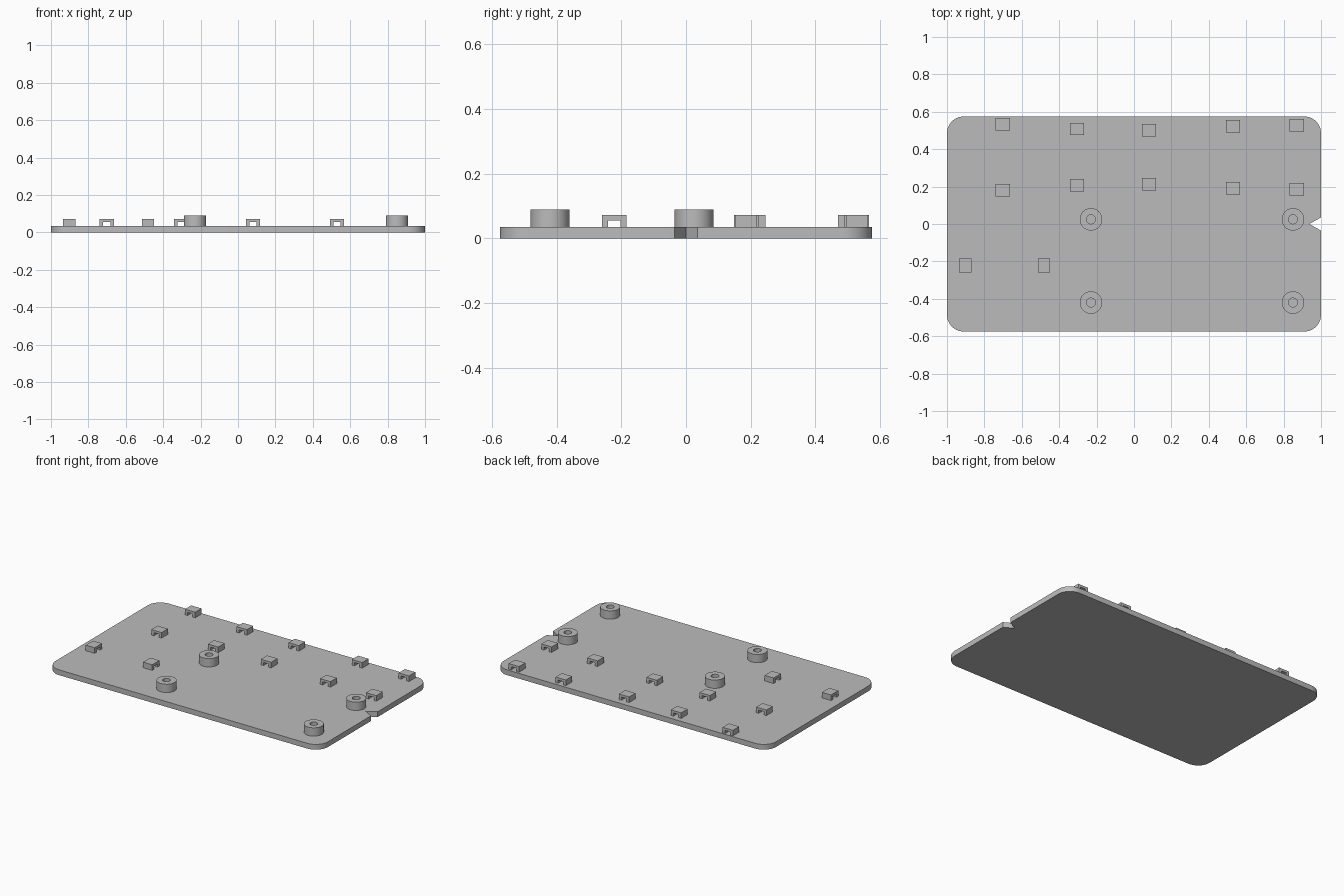
import bpy, bmesh
from math import cos, sin, pi, radians

if "Cube" in bpy.data.objects:
    bpy.data.objects.remove(bpy.data.objects["Cube"])

grey = bpy.data.materials.new("plain grey")
grey.use_nodes = True
COLOUR = (0.5, 0.5, 0.5, 1)
grey.diffuse_color = COLOUR
grey.node_tree.nodes["Principled BSDF"].inputs["Base Color"].default_value = COLOUR

PLATE_TOP = 0.035


def finish(name, bm, smooth=False):
    bmesh.ops.recalc_face_normals(bm, faces=bm.faces)
    mesh = bpy.data.meshes.new(name)
    bm.to_mesh(mesh)
    bm.free()
    obj = bpy.data.objects.new(name, mesh)
    bpy.context.collection.objects.link(obj)
    mesh.materials.append(grey)
    if smooth:
        bpy.ops.object.select_all(action="DESELECT")
        obj.select_set(True)
        bpy.context.view_layer.objects.active = obj
        bpy.ops.object.shade_smooth_by_angle(angle=radians(30))
    return obj


def extrude(name, profile, direction, smooth=False):
    """Solid made by pushing a closed outline along a direction."""
    bm = bmesh.new()
    face = bm.faces.new([bm.verts.new(p) for p in profile])
    result = bmesh.ops.extrude_face_region(bm, geom=[face], use_keep_orig=True)
    moved = [v for v in result["geom"] if isinstance(v, bmesh.types.BMVert)]
    bmesh.ops.translate(bm, verts=moved, vec=direction)
    return finish(name, bm, smooth)


# Base plate: rounded rectangle with a V notch in the left (+x) edge
def plate_outline(half_x=1.0, half_y=0.575, radius=0.09, steps=10):
    points = [(0.937, 0, 0), (half_x, 0.035, 0)]
    for i, (sx, sy) in enumerate([(1, 1), (-1, 1), (-1, -1), (1, -1)]):
        for k in range(steps + 1):
            a = (i + k / steps) * pi / 2
            points.append((sx * (half_x - radius) + radius * cos(a),
                           sy * (half_y - radius) + radius * sin(a), 0))
    return points + [(half_x, -0.035, 0)]


extrude("base_plate", plate_outline(), (0, 0, PLATE_TOP), True)


# Screw bosses: short tubes standing on the plate
def boss(name, x, y, outer=0.06, inner=0.024, top=0.09, sides=40):
    bm = bmesh.new()
    rings = []
    for r, z in [(outer, PLATE_TOP), (outer, top), (inner, top), (inner, PLATE_TOP)]:
        rings.append([bm.verts.new((x + r * cos(2 * pi * k / sides),
                                    y + r * sin(2 * pi * k / sides), z))
                      for k in range(sides)])
    for i in range(4):
        a, b = rings[i], rings[(i + 1) % 4]
        for k in range(sides):
            n = (k + 1) % sides
            bm.faces.new((a[k], a[n], b[n], b[k]))
    finish(name, bm, True)


for x, side in [(-0.23, "right"), (0.85, "left")]:
    for y, end in [(-0.42, "front"), (0.025, "back")]:
        boss(f"screw_boss_{end}_{side}", x, y)


# Cable clips: small bridges with a tunnel underneath
def clip(name, x, y, along_x=False, width=0.076, depth=0.066, top=0.072):
    w, slot, roof = width / 2, 0.019, 0.056
    arch = [(-w, PLATE_TOP), (-w, top), (w, top), (w, PLATE_TOP),
            (slot, PLATE_TOP), (slot, roof), (-slot, roof), (-slot, PLATE_TOP)]
    if along_x:
        extrude(name, [(x - depth / 2, y + u, z) for u, z in arch], (depth, 0, 0))
    else:
        extrude(name, [(x + u, y - depth / 2, z) for u, z in arch], (0, depth, 0))


columns = [(-0.702, 0.533, 0.181), (-0.305, 0.508, 0.207), (0.08, 0.502, 0.212),
           (0.53, 0.523, 0.191), (0.87, 0.528, 0.186)]
for i, (x, back, middle) in enumerate(columns, 1):
    clip(f"cable_clip_back_{i}", x, back)
    clip(f"cable_clip_middle_{i}", x, middle)
for i, x in enumerate((-0.902, -0.481), 1):
    clip(f"cable_clip_front_{i}", x, -0.222, along_x=True)
